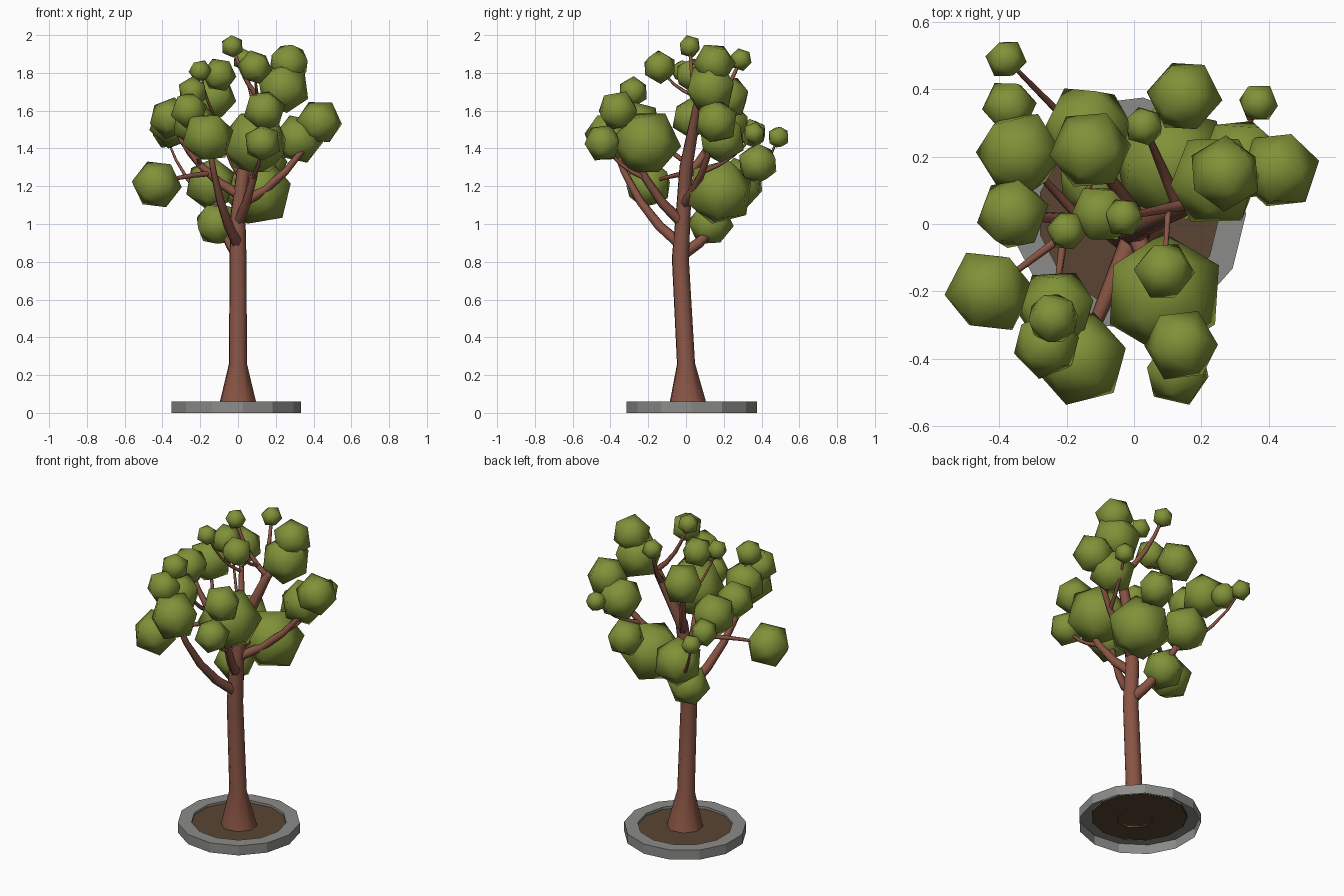
import bpy, bmesh, math, random
from mathutils import Euler, Matrix, Vector

if "Cube" in bpy.data.objects:
    bpy.data.objects.remove(bpy.data.objects["Cube"])

random.seed(4)


def material(name, rgb):
    m = bpy.data.materials.new(name)
    m.diffuse_color = (*rgb, 1)
    m.use_nodes = True
    m.node_tree.nodes["Principled BSDF"].inputs["Base Color"].default_value = m.diffuse_color
    return m


LEAF = material("leaf green", (0.215, 0.285, 0.04))
BARK = material("red brown bark", (0.25, 0.09, 0.058))
STONE = material("grey stone", (0.26, 0.26, 0.25))
SOIL = material("brown soil", (0.1, 0.06, 0.033))


def finish(bm, name, mat, smooth=False):
    mesh = bpy.data.meshes.new(name)
    bm.to_mesh(mesh)
    bm.free()
    mesh.materials.append(mat)
    for p in mesh.polygons:
        p.use_smooth = smooth
    bpy.context.collection.objects.link(bpy.data.objects.new(name, mesh))


def ring(bm, centre, radius, u, v, sides):
    angles = [math.tau * k / sides for k in range(sides)]
    return [bm.verts.new(centre + radius * (u * math.cos(a) + v * math.sin(a))) for a in angles]


def skin(bm, rings):
    for a, b in zip(rings, rings[1:]):
        for i in range(len(a)):
            j = (i + 1) % len(a)
            bm.faces.new((a[i], a[j], b[j], b[i]))


paths = {}   # limb name -> list of (position, radius)


def limb(name, path, sides=6):
    """Tapered tube along a path."""
    paths[name] = path
    bm = bmesh.new()
    rings = []
    for i, (p, r) in enumerate(path):
        d = (path[min(i + 1, len(path) - 1)][0] - path[max(i - 1, 0)][0]).normalized()
        u = d.cross(Vector((0.3, 0.95, 0))).normalized()
        rings.append(ring(bm, p, r, u, d.cross(u), sides))
    skin(bm, rings)
    bm.faces.new(rings[-1])
    bmesh.ops.recalc_face_normals(bm, faces=bm.faces)
    finish(bm, name, BARK, True)


def branch(name, parent, at, clump):
    """Grow from a point on the parent, outward first and then up, into a leaf clump."""
    path = paths[parent]
    i = min(int(at), len(path) - 2)
    (p0, r0), (p1, r1) = path[i], path[i + 1]
    start = p0.lerp(p1, at - i)
    radius = (r0 + (r1 - r0) * (at - i)) * 0.72
    end = Vector(CLUMPS[clump][:3])
    bend = start.lerp(end, 0.65)
    bend.z = start.z + 0.3 * (end.z - start.z)
    steps = [k / 4 for k in range(5)]
    limb(name, [(start.lerp(bend, t).lerp(bend.lerp(end, t), t), radius * (1 - 0.6 * t))
                for t in steps])


# Stone planter ring, open underneath, and soil disk
MID, SIDES = Vector((-0.015, 0.03, 0)), 13
X, Y, Z = Matrix.Identity(3)
bm = bmesh.new()
skin(bm, [ring(bm, MID + Z * h, r, X, Y, SIDES)
          for r, h in ((0.348, 0), (0.348, 0.06), (0.27, 0.06), (0.27, 0.04))])
finish(bm, "planter_ring", STONE)
bm = bmesh.new()
bm.faces.new(ring(bm, MID + Z * 0.045, 0.275, X, Y, SIDES))
finish(bm, "soil", SOIL)

# Leaf clumps: x, y, z, radius
CLUMPS = [
    (-.38, .49, 1.46, .06), (-.37, .35, 1.48, .08), (-.34, .21, 1.53, .13),
    (-.13, .22, 1.67, .12), (-.14, .28, 1.21, .14), (-.36, .03, 1.56, .11),
    (-.43, -.2, 1.21, .13), (.15, .38, 1.32, .11), (.37, .36, 1.48, .06),
    (.03, .29, 1.87, .06), (.43, .16, 1.54, .12), (.27, .15, 1.85, .11),
    (.24, .13, 1.72, .14), (.32, .19, 1.45, .13), (.11, .18, 1.17, .18),
    (-.1, .03, 1.79, .09), (-.2, -.02, 1.81, .06), (-.03, .02, 1.94, .06),
    (.09, -.21, 1.43, .18), (.09, -.14, 1.83, .09), (.14, -.36, 1.6, .11),
    (.13, -.44, 1.43, .1), (-.16, -.4, 1.46, .14), (-.26, -.36, 1.6, .1),
    (-.24, -.28, 1.7, .08), (-.23, -.25, 1.53, .12), (-.11, .13, 1.0, .12),
]
for i, (x, y, z, r) in enumerate(CLUMPS):
    bm = bmesh.new()
    spin = Euler([random.uniform(0, math.tau) for _ in range(3)]).to_matrix().to_4x4()
    bmesh.ops.create_icosphere(bm, subdivisions=1, radius=r * 1.03,
                               matrix=Matrix.Translation((x, y, z)) @ spin)
    finish(bm, f"leaf_clump_{i + 1}", LEAF, True)

# Trunk with flared foot, leaning into the crown
TRUNK = ((0, .01, .04, .105), (0, 0, .26, .05), (0, -.03, .82, .047), (0, -.015, 1.05, .041),
         (.03, 0, 1.3, .036), (.16, .06, 1.62, .025), (.22, .11, 1.7, .018))
limb("trunk", [(Vector(p[:3]), p[3]) for p in TRUNK], 8)

# Branches: name, parent, position along the parent, clump reached
for args in (
    ("front_limb", "trunk", 2.3, 22), ("low_back_limb", "trunk", 2.05, 4),
    ("back_tip", "low_back_limb", 3, 0), ("front_right_limb", "trunk", 2.8, 20),
    ("front_right_twig", "front_right_limb", 2, 21), ("left_limb", "trunk", 3.4, 5),
    ("left_low_branch", "left_limb", 1.5, 6), ("back_left_branch", "left_limb", 1.5, 2),
    ("back_branch", "trunk", 3.8, 3), ("right_limb", "trunk", 3.2, 10),
    ("right_back_branch", "right_limb", 2, 8), ("back_right_branch", "trunk", 3.5, 7),
    ("crown_branch", "trunk", 5, 17), ("crown_back_twig", "trunk", 4.8, 9),
    ("crown_front_twig", "crown_branch", 1, 19), ("upper_left_twig", "back_branch", 3, 16),
    ("upper_front_twig", "left_limb", 2, 24),
):
    branch(*args)
